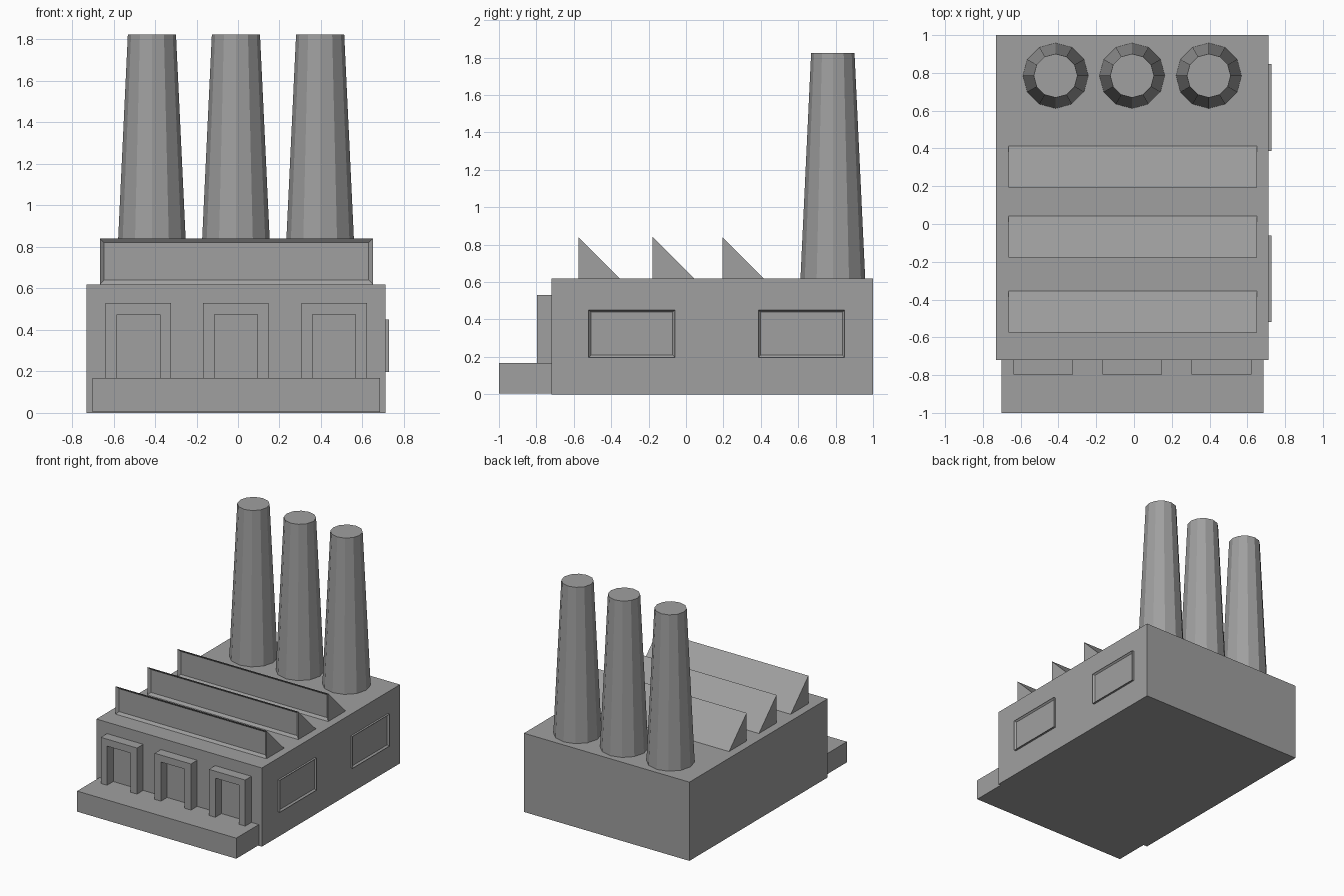
import bpy
import bmesh
from mathutils import Vector

cube = bpy.data.objects.get("Cube")
if cube:
    bpy.data.objects.remove(cube, do_unlink=True)

grey = bpy.data.materials.new("concrete grey")
grey.use_nodes = True
colour = (0.35, 0.35, 0.35, 1)
grey.diffuse_color = colour
grey.node_tree.nodes["Principled BSDF"].inputs["Base Color"].default_value = colour


def finish(name, bm):
    bmesh.ops.recalc_face_normals(bm, faces=bm.faces)
    mesh = bpy.data.meshes.new(name)
    bm.to_mesh(mesh)
    bm.free()
    mesh.materials.append(grey)
    obj = bpy.data.objects.new(name, mesh)
    bpy.context.collection.objects.link(obj)
    return obj


def prism(name, profile, push):
    """Extrude a flat outline along a vector."""
    bm = bmesh.new()
    face = bm.faces.new([bm.verts.new(p) for p in profile])
    new = bmesh.ops.extrude_face_region(bm, geom=[face])["geom"]
    verts = [v for v in new if isinstance(v, bmesh.types.BMVert)]
    bmesh.ops.translate(bm, verts=verts, vec=push)
    return finish(name, bm)


def box(name, x0, x1, y0, y1, z0, z1):
    return prism(name, [(x0, y0, z0), (x1, y0, z0), (x1, y1, z0), (x0, y1, z0)],
                 (0, 0, z1 - z0))


def recess(obj, direction, border, depth):
    """Inset the face that points in a direction and sink its middle."""
    bm = bmesh.new()
    bm.from_mesh(obj.data)
    bm.normal_update()
    direction = Vector(direction)
    face = max(bm.faces, key=lambda f: f.normal.dot(direction))
    bmesh.ops.inset_region(bm, faces=[face], thickness=border)
    bmesh.ops.translate(bm, verts=face.verts, vec=-depth * direction)
    bm.to_mesh(obj.data)
    bm.free()


# Main hall and front loading platform
box("main_hall", -0.73, 0.712, -0.72, 1.0, 0, 0.62)
box("loading_platform", -0.702, 0.685, -1.0, -0.72, 0.005, 0.167)

# Door surrounds on the platform
for i, x in enumerate((-0.48, -0.01, 0.463)):
    w, h, t = 0.158, 0.53, 0.055
    outline = [(-w, 0.167), (-w, h), (w, h), (w, 0.167),
               (w - t, 0.167), (w - t, h - t), (t - w, h - t), (t - w, 0.167)]
    prism(f"door_surround_{i + 1}", [(x + a, -0.797, z) for a, z in outline],
          (0, 0.077, 0))

# Framed windows on the left wall
for i, y in enumerate((-0.29, 0.617)):
    window = box(f"window_{i + 1}", 0.7, 0.728, y - 0.23, y + 0.23, 0.198, 0.45)
    recess(window, (1, 0, 0), 0.016, 0.013)

# Sawtooth roof lights with sunken glazing
for i, y in enumerate((-0.574, -0.178, 0.194)):
    tooth = prism(f"sawtooth_roof_{i + 1}",
                  [(-0.665, y, 0.62), (-0.665, y, 0.84), (-0.665, y + 0.22, 0.62)],
                  (1.315, 0, 0))
    recess(tooth, (0, -1, 0), 0.028, 0.015)

# Tapered chimneys along the back
for i, x in enumerate((-0.415, -0.01, 0.396)):
    bm = bmesh.new()
    bmesh.ops.create_cone(bm, cap_ends=True, segments=12,
                          radius1=0.173, radius2=0.116, depth=1.205)
    bmesh.ops.translate(bm, verts=bm.verts, vec=(x, 0.785, 1.2225))
    finish(f"chimney_{i + 1}", bm)
